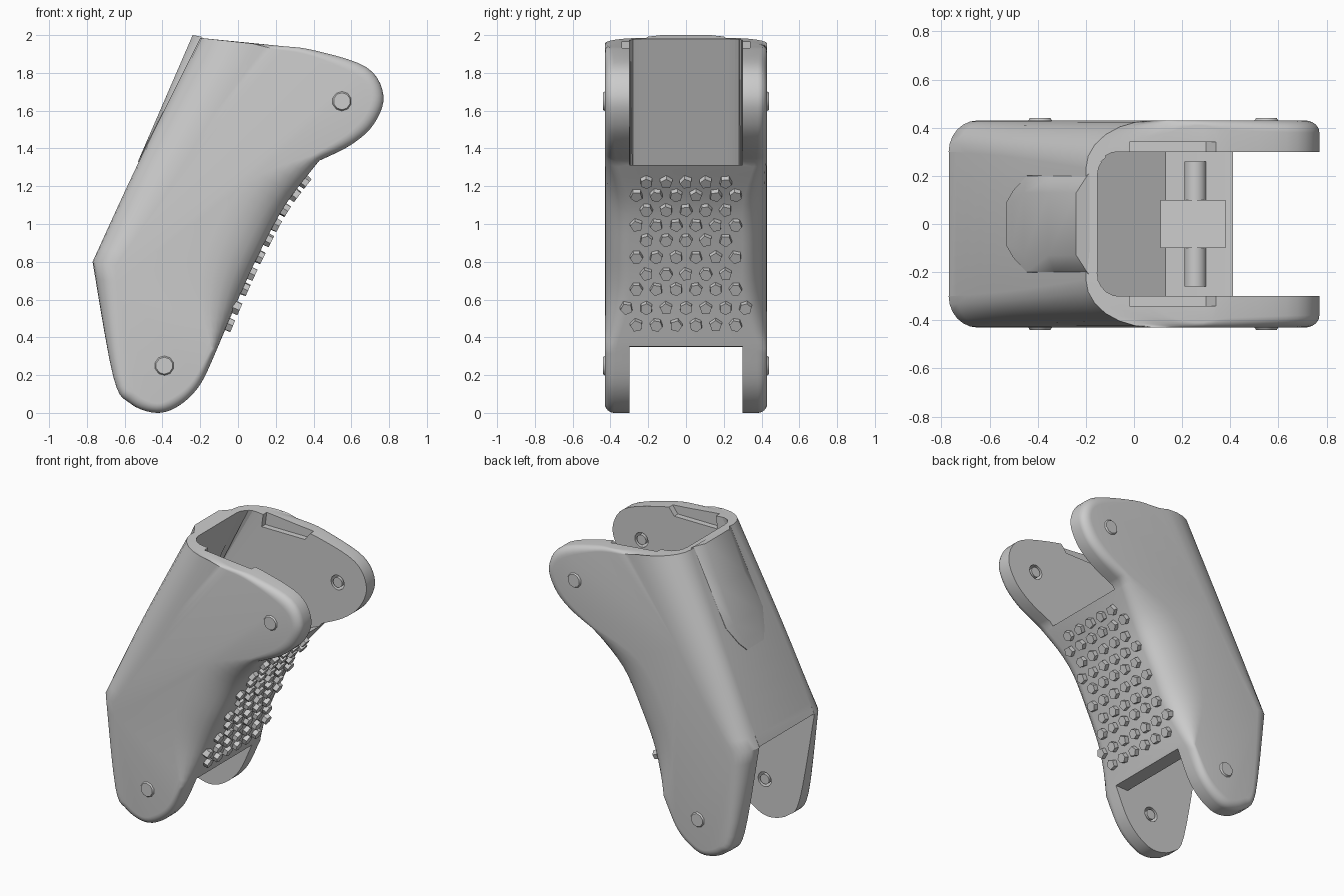
import bpy, bmesh, math, random
from mathutils import Vector, Matrix

if "Cube" in bpy.data.objects:
    bpy.data.objects.remove(bpy.data.objects["Cube"])

random.seed(4)
HALF = 0.43      # half width of the shell
INNER = 0.30     # half width of the slot between the cheeks


def finish(bm, name, smooth=True, angle=35):
    bmesh.ops.recalc_face_normals(bm, faces=bm.faces)
    me = bpy.data.meshes.new(name)
    bm.to_mesh(me)
    bm.free()
    ob = bpy.data.objects.new(name, me)
    bpy.context.collection.objects.link(ob)
    if smooth:
        smooth_object(ob, angle)
    return ob


def smooth_object(ob, angle=35):
    bpy.ops.object.select_all(action='DESELECT')
    ob.select_set(True)
    bpy.context.view_layer.objects.active = ob
    bpy.ops.object.shade_smooth_by_angle(angle=math.radians(angle))


def prism(name, pts, half, bevel_segment=None, bevel=0.1, smooth=False):
    """Extrude an xz outline across y; optionally round one segment's side edges."""
    bm = bmesh.new()
    a = [bm.verts.new((x, -half, z)) for x, z in pts]
    b = [bm.verts.new((x, half, z)) for x, z in pts]
    bm.faces.new(a)
    bm.faces.new(b[::-1])
    n = len(pts)
    for i in range(n):
        j = (i + 1) % n
        bm.faces.new((a[i], b[i], b[j], a[j]))
    if bevel_segment is not None:
        i, j = bevel_segment
        edges = [bm.edges.get((s[i], s[j])) for s in (a, b)]
        bmesh.ops.bevel(bm, geom=edges, offset=bevel, segments=5, profile=0.5, affect='EDGES')
    return finish(bm, name, smooth)


def rod(name, x, z, y0, y1, r0, r1, sides=20):
    bm = bmesh.new()
    turn = Matrix.Translation((x, (y0 + y1) / 2, z)) @ Matrix.Rotation(-math.pi / 2, 4, 'X')
    bmesh.ops.create_cone(bm, cap_ends=True, segments=sides, radius1=r0, radius2=r1,
                          depth=y1 - y0, matrix=turn)
    return finish(bm, name)


def cut(ob, cutter):
    cutter.hide_render = True
    mod = ob.modifiers.new("cut", 'BOOLEAN')
    mod.operation, mod.solver, mod.object = 'DIFFERENCE', 'EXACT', cutter
    bpy.context.view_layer.objects.active = ob
    bpy.ops.object.modifier_apply(modifier=mod.name)
    bpy.data.objects.remove(cutter)


def spline(rows, steps):
    """Catmull-Rom through rows of numbers."""
    p = [Vector(r) for r in [rows[0]] + rows + [rows[-1]]]
    out = []
    for i in range(1, len(p) - 2):
        a, b, c, d = p[i - 1:i + 3]
        for k in range(steps):
            t = k / steps
            out.append(0.5 * (2 * b + (c - a) * t + (2 * a - 5 * b + 4 * c - d) * t * t
                              + (3 * b - a - 3 * c + d) * t ** 3))
    return out


# Side outline: x, z, then how far the edge rounds inward (dx, dz) and across y
heel = (-.77, .80, .12, -.02, .13)
crown = (-.20, 1.985, .28, -.03, .20)
notch = (.43, 1.335, -.03, .03, .06)
pad_end = (-.11, .34, -.03, 0, .06)
back = [heel, (-.52, 1.34, .20, -.08, .15), crown]
upper = [crown, (.2, 1.945, 0, -.02, .03), (.40, 1.92, -.01, -.03, .04),
         (.68, 1.83, -.04, -.05, .05), (.77, 1.68, -.06, 0, .05),
         (.72, 1.53, -.05, .04, .05), (.60, 1.42, -.03, .05, .05), notch]
pad = [notch, (.25, 1.10, -.20, .12, .13), (.11, .84, -.26, .06, .13),
       (0, .60, -.20, .04, .13), pad_end]
lower = [pad_end, (-.20, .15, -.04, .02, .05), (-.31, .04, -.02, .05, .05),
         (-.43, 0, 0, .05, .05), (-.57, .05, .03, .05, .05),
         (-.66, .19, .05, .01, .05), heel]
outline = [q for chain in (back, upper, pad, lower) for q in spline(chain, 5)]

# Shell: outline layered across y with rounded edges
bm = bmesh.new()
layers = 7
rings = []
for side in (-1, 1):
    half_rings = []
    for k in range(layers):
        f = k / (layers - 1) * math.pi / 2
        s, c = math.sin(f), 1 - math.cos(f)
        half_rings.append([bm.verts.new((q[0] + q[2] * c, side * (HALF - q[4] * (1 - s)),
                                         q[1] + q[3] * c)) for q in outline])
    rings += half_rings[::-1] if side < 0 else half_rings
n = len(outline)
for r0, r1 in zip(rings, rings[1:]):
    for i in range(n):
        j = (i + 1) % n
        bm.faces.new((r0[i], r0[j], r1[j], r1[i]))
bm.faces.new(rings[0])
bm.faces.new(rings[-1][::-1])
shell = finish(bm, "finger_segment_shell", False)

# Hollow through the shell, open at both joints
cut(shell, prism("cavity_cutter", [
    (-.10, 2.1), (-.68, .78), (-.95, .85), (-.95, -.1), (.2, -.1), (.2, .36), (-.20, .35),
    (.13, 1.17), (.36, 1.29), (.42, 1.315), (.95, 1.315), (.95, 2.1)], INNER, (0, 1)))
# Shallow relief inside the upper rim
cut(shell, prism("rim_cutter", [(0, 2.1), (-.03, 1.88), (.30, 1.88), (.47, 2.1)], .34))

# Joint holes, with pins and outer caps
for label, x, z in (("upper", .55, 1.65), ("lower", -.39, .25)):
    cut(shell, rod("hole_cutter", x, z, -.38, .38, .05, .05))
    for side, tag in ((-1, "front"), (1, "rear")):
        y0, y1 = sorted((side * INNER, side * .40))
        rod(f"{label}_{tag}_joint_pin", x, z, y0, y1, .034, .034)
        y0, y1 = sorted((side * .41, side * .44))
        radii = (.065, .045) if side > 0 else (.045, .065)
        rod(f"{label}_{tag}_joint_cap", x, z, y0, y1, *radii, sides=10)
smooth_object(shell, 30)

# Raised wedge along the back, wider at its root
bm = bmesh.new()
levels = []
for t in (0, .08, .25, .6, 1):
    cx, cz = -.53 + .29 * t, 1.33 + .67 * t
    w = .20 * min(1, .45 + 3 * t)
    levels.append([bm.verts.new(v) for v in (
        (cx + .06, -w - .02, cz - .02), (cx + .045 * t, -w, cz - .008 * t),
        (cx, -w * .65, cz), (cx, w * .65, cz),
        (cx + .045 * t, w, cz - .008 * t), (cx + .06, w + .02, cz - .02))])
for a, b in zip(levels, levels[1:]):
    for i in range(6):
        j = (i + 1) % 6
        bm.faces.new((a[i], a[j], b[j], b[i]))
bm.faces.new(levels[0])
bm.faces.new(levels[-1][::-1])
bmesh.ops.remove_doubles(bm, verts=bm.verts, dist=1e-5)
finish(bm, "back_wedge", True, 30)

# Cord anchor block and cross pin on the inner ledge
prism("cord_block", [(.11, 1.10), (.11, 1.29), (.38, 1.31), (.38, 1.28)], .10)
rod("cord_pin", .255, 1.25, -.26, .26, .046, .046)

# Grip studs on the palm pad
curve = [Vector((q[0], 0, q[1])) for q in spline(pad, 12)]
bm = bmesh.new()
heights = (.47, .56, .66, .74, .83, .92, 1.0, 1.08, 1.16, 1.23)
for row, z in enumerate(heights):
    count = 7 if row == 1 else (6 if row % 2 == 0 and row < 9 else 5)
    i = min(range(1, len(curve) - 1), key=lambda k: abs(curve[k].z - z))
    a, b = curve[i - 1], curve[i + 1]
    t = (z - a.z) / (b.z - a.z)
    centre = a.lerp(b, t)
    along = (a - b).normalized()
    out = Vector((along.z, 0, -along.x))
    for k in range(count):
        y = (k - (count - 1) / 2) * .105
        m = (Matrix.Translation(centre + Vector((0, y, 0)) + out * .005)
             @ out.to_track_quat('Z', 'Y').to_matrix().to_4x4()
             @ Matrix.Rotation(random.uniform(0, 6.28), 4, 'Z'))
        bmesh.ops.create_cone(bm, cap_ends=True, segments=random.choice((5, 6)),
                              radius1=.036, radius2=.033, depth=.05, matrix=m)
finish(bm, "grip_studs", False)
